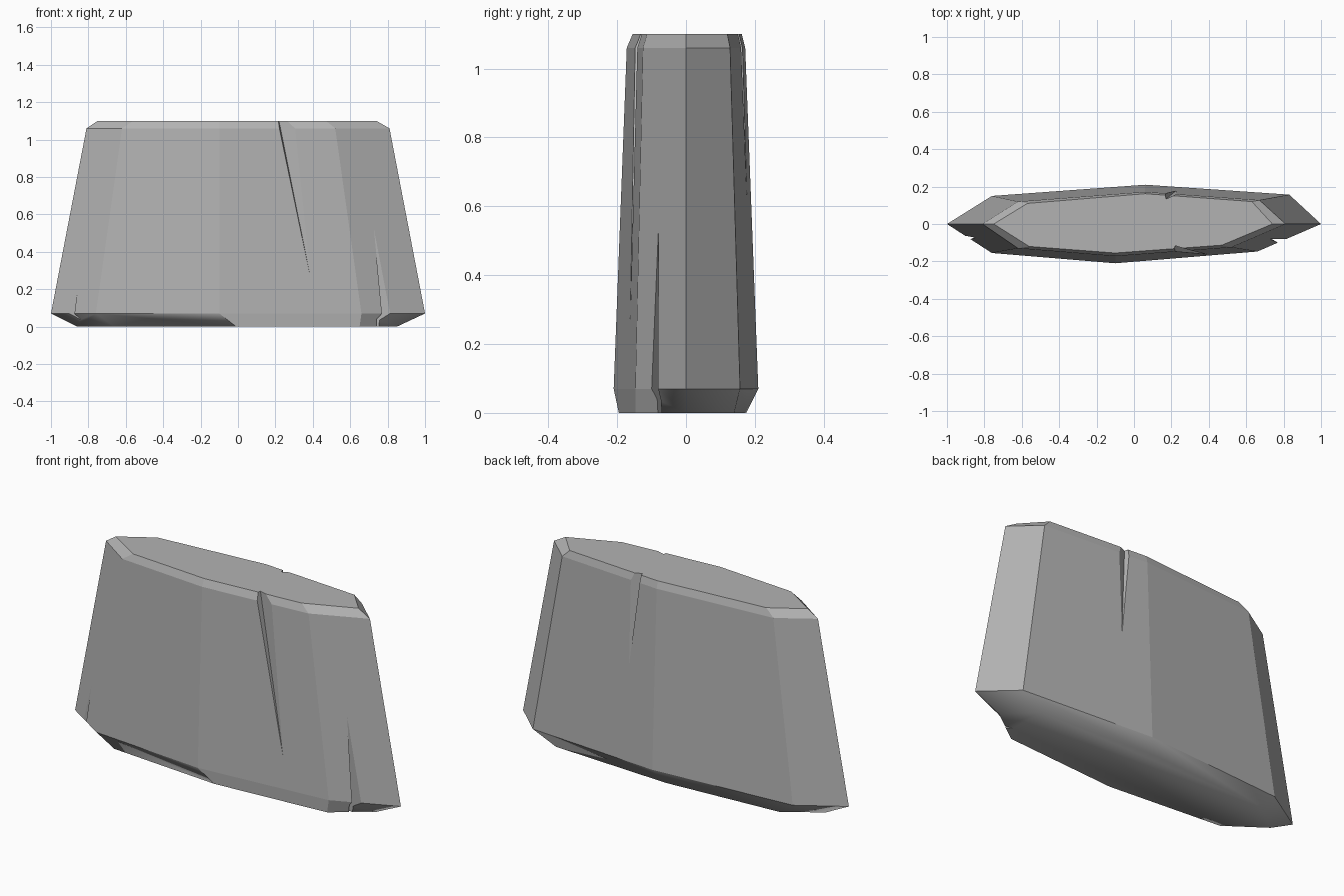
import bpy
import bmesh

cube = bpy.data.objects.get("Cube")
if cube:
    bpy.data.objects.remove(cube, do_unlink=True)

stone = bpy.data.materials.new("stone grey")
stone.use_nodes = True
GREY = (0.45, 0.45, 0.45, 1)
stone.diffuse_color = GREY
stone.node_tree.nodes["Principled BSDF"].inputs["Base Color"].default_value = GREY


def make_object(name, bm):
    bmesh.ops.recalc_face_normals(bm, faces=bm.faces[:])
    mesh = bpy.data.meshes.new(name)
    bm.to_mesh(mesh)
    bm.free()
    mesh.materials.append(stone)
    obj = bpy.data.objects.new(name, mesh)
    bpy.context.collection.objects.link(obj)
    return obj


# Slab: eight-sided outlines, lofted from the ground to the top
sections = [
    (0.00, [(-.86, 0), (-.67, .13), (0, .175), (.70, .14),
            (.85, 0), (.65, -.147), (-.01, -.195), (-.66, -.142)]),
    (0.07, [(-1, 0), (-.76, .15), (.06, .21), (.83, .157),
            (1, 0), (.66, -.147), (-.10, -.21), (-.76, -.155)]),
    (1.06, [(-.81, 0), (-.62, .12), (.06, .172), (.67, .128),
            (.81, 0), (.52, -.125), (-.10, -.172), (-.62, -.13)]),
    (1.10, [(-.75, 0), (-.57, .11), (.06, .162), (.63, .12),
            (.74, 0), (.47, -.113), (-.10, -.155), (-.56, -.12)]),
]
bm = bmesh.new()
rings = [[bm.verts.new((x, y, z)) for x, y in pts] for z, pts in sections]
for low, high in zip(rings, rings[1:]):
    for i in range(8):
        j = (i + 1) % 8
        bm.faces.new((low[i], low[j], high[j], high[i]))
bm.faces.new(rings[0])
bm.faces.new(rings[-1])
slab = make_object("stone_slab", bm)


# Cracks: thin wedges that taper to a point on the slab's surface
def cut_crack(name, base, z, tip):
    bm = bmesh.new()
    corners = [bm.verts.new((x, y, z)) for x, y in base]
    point = bm.verts.new(tip)
    bm.faces.new(corners)
    for i in range(3):
        bm.faces.new((corners[i], corners[(i + 1) % 3], point))
    cutter = make_object(name + "_cutter", bm)
    cutter.hide_render = True
    cutter.hide_viewport = True
    mod = slab.modifiers.new(name, "BOOLEAN")
    mod.operation = "DIFFERENCE"
    mod.solver = "EXACT"
    mod.object = cutter
    return cutter


cutters = [
    cut_crack("front_crack", [(.20, -.19), (.215, -.115), (.42, -.175)],
              1.12, (.41, -.168, .15)),
    cut_crack("back_crack", [(.15, .21), (.17, .132), (.32, .20)],
              1.12, (.23, .182, .55)),
    cut_crack("left_foot_crack", [(.86, -.15), (.71, -.065), (.90, -.09)],
              -.02, (.73, -.084, .65)),
    cut_crack("right_foot_crack", [(-.92, -.10), (-.84, -.065), (-.98, -.055)],
              -.02, (-.85, -.074, .33)),
]

# Bake the cracks into the slab
depsgraph = bpy.context.evaluated_depsgraph_get()
carved = bpy.data.meshes.new_from_object(slab.evaluated_get(depsgraph))
slab.modifiers.clear()
slab.data = carved
for cutter in cutters:
    bpy.data.objects.remove(cutter, do_unlink=True)

# Worn underside is soft; the rest of the stone is faceted
for face in carved.polygons:
    c = face.center
    front_chip = c.y < -.05 and c.x > -.1
    face.use_smooth = c.z < .05 and not front_chip
